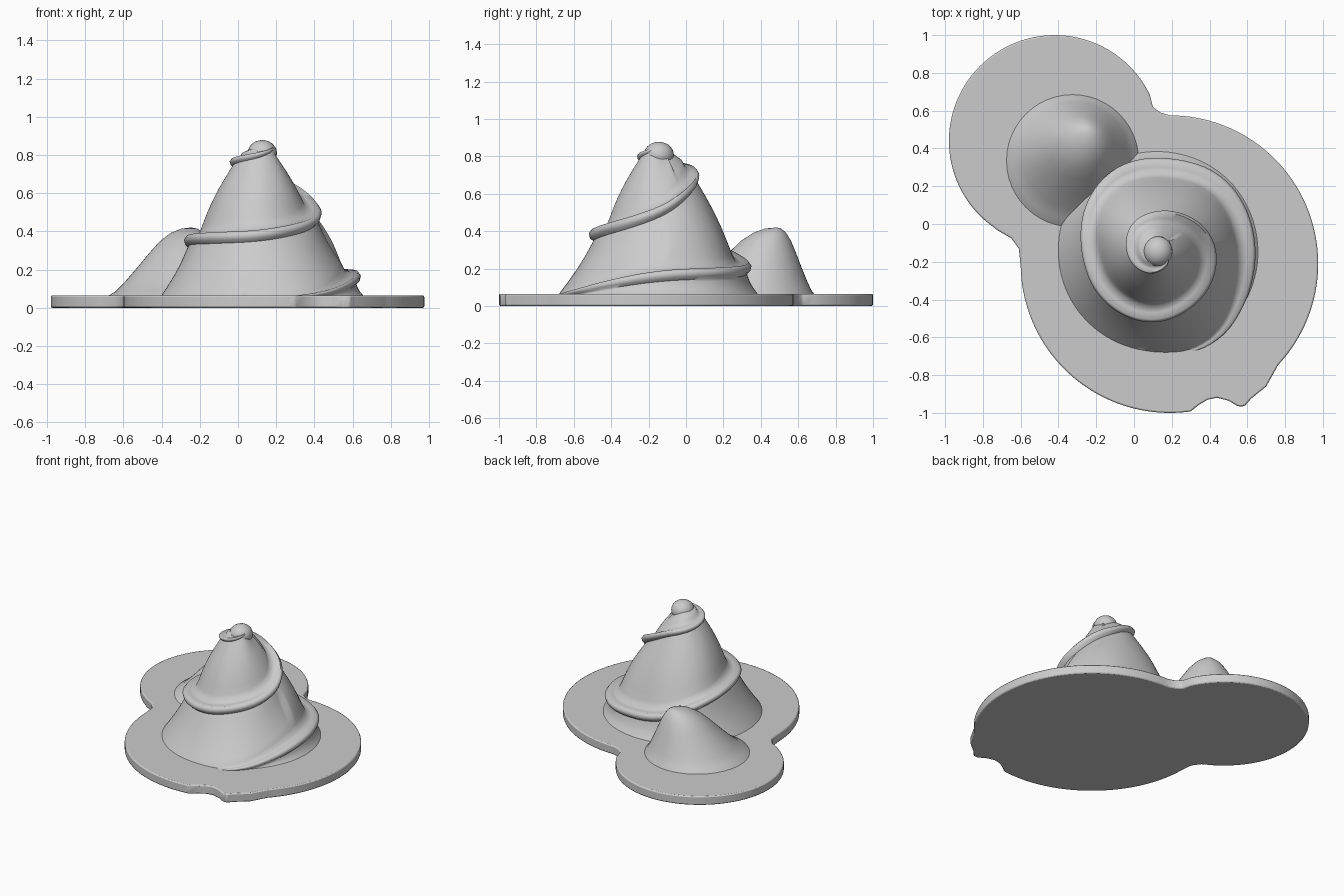
import bpy, bmesh, math
from math import sin, cos, pi, radians
from mathutils import Vector

cube = bpy.data.objects.get("Cube")
if cube:
    bpy.data.objects.remove(cube, do_unlink=True)

stone = bpy.data.materials.new("light grey stone")
stone.use_nodes = True
GREY = (0.6, 0.6, 0.6, 1)
stone.diffuse_color = GREY
stone.node_tree.nodes["Principled BSDF"].inputs["Base Color"].default_value = GREY


def finish(name, bm, angle=50):
    bmesh.ops.recalc_face_normals(bm, faces=bm.faces)
    mesh = bpy.data.meshes.new(name)
    bm.to_mesh(mesh)
    bm.free()
    obj = bpy.data.objects.new(name, mesh)
    mesh.materials.append(stone)
    bpy.context.collection.objects.link(obj)
    bpy.ops.object.select_all(action='DESELECT')
    bpy.context.view_layer.objects.active = obj
    obj.select_set(True)
    bpy.ops.object.shade_smooth_by_angle(angle=radians(angle))
    return obj


def grid(bm, rows, closed=False):
    """Skin a list of equal rows of points with quads."""
    verts = [[bm.verts.new(p) for p in row] for row in rows]
    pairs = list(zip(verts, verts[1:]))
    if closed:
        pairs.append((verts[-1], verts[0]))
    for a, b in pairs:
        for i in range(len(a) - 1):
            bm.faces.new((a[i], b[i], b[i + 1], a[i + 1]))
    bmesh.ops.remove_doubles(bm, verts=bm.verts, dist=0.0005)


def arc(cx, cy, r, start, end, n):
    steps = [radians(start + (end - start) * i / n) for i in range(n + 1)]
    return [(cx + r * cos(a), cy + r * sin(a)) for a in steps]


# Base plate: two merged discs with filleted corners and a small pointed tab
outline = arc(-.42, .44, .56, 26, 230, 60)
outline += [(-.72, -.035), (-.65, -.075), (-.61, -.13)]
outline += arc(.19, -.21, .79, 181, 278, 40)
outline += [(.34, -.96), (.39, -.93), (.44, -.92), (.5, -.935), (.55, -.965),
            (.585, -.965), (.62, -.925), (.7, -.86)]
outline += arc(.19, -.21, .785, 317, 450, 50)
outline += [(.14, .59), (.10, .62)]
bm = bmesh.new()
bm.faces.new([bm.verts.new((x, y, 0)) for x, y in outline])
side = bmesh.ops.extrude_face_region(bm, geom=bm.faces[:])
bmesh.ops.translate(bm, vec=(0, 0, .065),
                    verts=[v for v in side["geom"] if isinstance(v, bmesh.types.BMVert)])
plate = finish("base_plate", bm, 40)
bevel = plate.modifiers.new("rounded_rim", 'BEVEL')
bevel.width = .008
bevel.segments = 2

# Spiral path of the ledge: angle, radius, height, lip size
PATH = [(-420, .58, .05, 0), (-360, .55, .05, 0), (-270, .53, .05, 0),
        (-180, .53, .05, 0), (-90, .55, .05, 0), (-60, .59, .07, .3),
        (-30, .54, .14, .8), (0, .52, .19, 1), (50, .52, .205, 1),
        (80, .48, .22, 1), (105, .49, .24, 1), (130, .47, .31, .9),
        (155, .43, .355, .8), (183, .39, .38, .9), (225, .39, .39, 1),
        (267, .39, .4, 1), (297, .36, .43, 1), (329, .34, .47, 1),
        (365, .31, .54, 1), (390, .27, .62, 1), (415, .23, .67, .9),
        (450, .2, .73, .8), (490, .19, .76, .7), (530, .165, .775, .6),
        (620, .13, .81, .5), (680, .09, .84, .3), (740, 0, .86, 0), (1100, 0, .86, 0)]


def knot(angle):
    for a, b in zip(PATH, PATH[1:]):
        if angle <= b[0]:
            t = max(0, (angle - a[0]) / (b[0] - a[0]))
            return Vector(a[1:]).lerp(Vector(b[1:]), t)
    return Vector(PATH[-1][1:])


def path(angle):
    """Ledge values averaged over a few degrees for a flowing line."""
    return sum((knot(angle + d) for d in (-14, -7, 0, 7, 14)), Vector()) / 5


# Ledge section as offsets from the lip: underside, rim, crest, groove, wall foot
LIP = [(-.025, -.055), (-.006, -.038), (0, -.015), (-.015, .004),
       (-.05, 0), (-.085, .01), (-.105, .05)]


def section(angle):
    r, z, size = path(angle)
    pts = [(max(0, r + dr * size), z + dz * size) for dr, dz in LIP]
    up_r, up_z, up_size = path(angle + 360)
    end = (max(0, up_r + LIP[0][0] * up_size), up_z + LIP[0][1] * up_size)
    start = pts[-1]
    bulge = .014 if angle > 0 else -.01
    for i in range(1, 9):
        t = i / 8
        pts.append((start[0] + (end[0] - start[0]) * t + bulge * sin(pi * t) * (end[0] > 0),
                    start[1] + (end[1] - start[1]) * t))
    a = radians(angle)
    return [(.12 + r * cos(a), -.135 + r * sin(a), z) for r, z in pts]


bm = bmesh.new()
grid(bm, [section(a) for a in range(-420, 741, 4)])
finish("spiral_mountain", bm, 60)

# Rounded knob at the summit
bm = bmesh.new()
bmesh.ops.create_uvsphere(bm, u_segments=24, v_segments=14, radius=1)
bmesh.ops.scale(bm, vec=(.077, .08, .07), verts=bm.verts)
bmesh.ops.translate(bm, vec=(.127, -.145, .808), verts=bm.verts)
finish("summit_knob", bm)

# Side hill: rings sliding from an off-centre peak out to a round foot
PROFILE = [(0, 1), (.12, .985), (.25, .92), (.38, .8), (.5, .64),
           (.65, .42), (.8, .21), (.92, .06), (1, 0), (1.03, -.05)]
peak, foot = Vector((-.245, .485)), Vector((-.325, .335))
rows = []
for i in range(48):
    a = 2 * pi * i / 48
    rim = foot + .35 * Vector((cos(a), sin(a)))
    rows.append([(*peak.lerp(rim, d), .065 + .355 * h) for d, h in PROFILE])
bm = bmesh.new()
grid(bm, rows, closed=True)
finish("side_hill", bm, 60)
